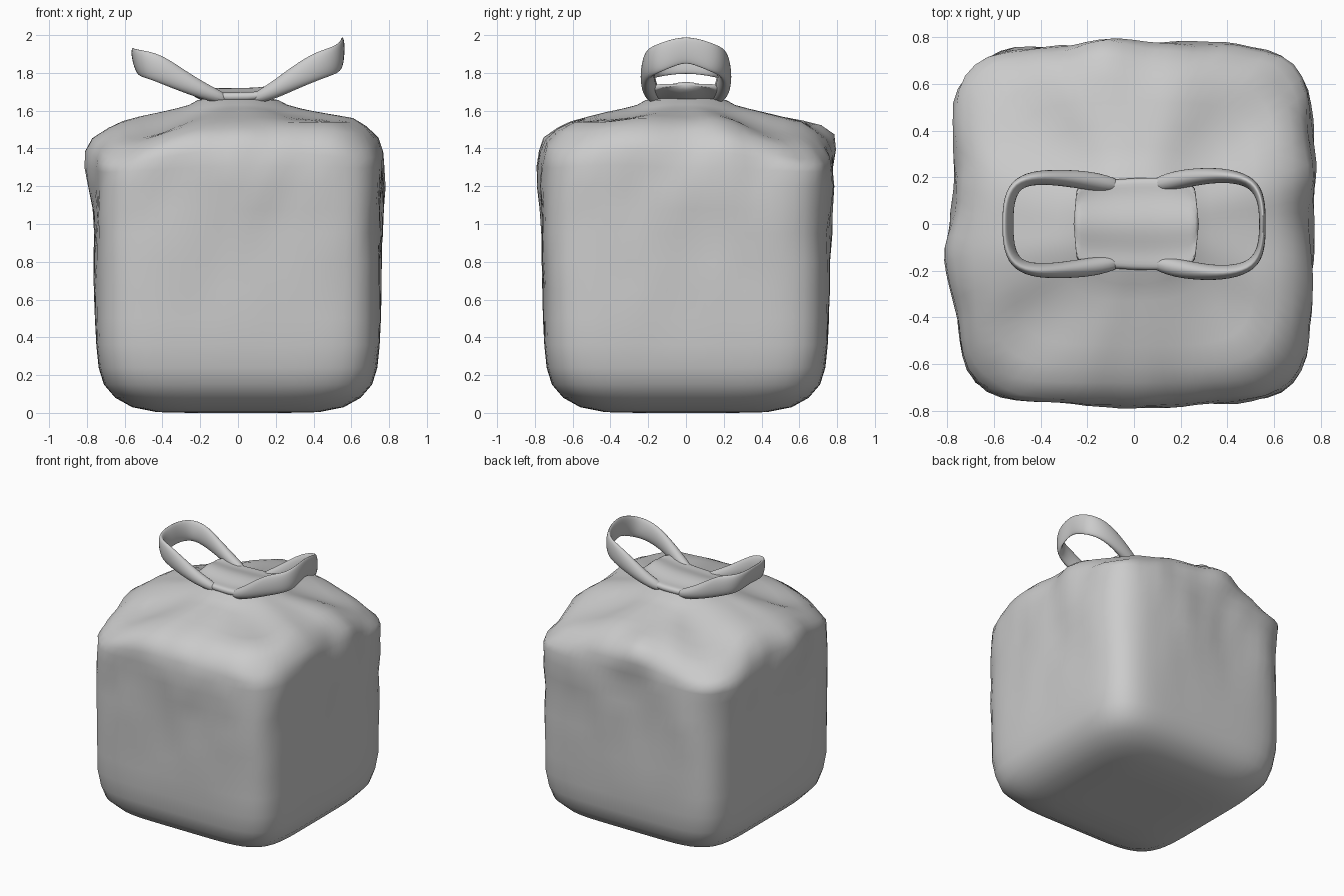
import bpy, bmesh, math
from mathutils import Vector, noise

if "Cube" in bpy.data.objects:
    bpy.data.objects.remove(bpy.data.objects["Cube"])


def loft(name, rings, subsurf=0):
    """Skin a list of equal-length rings and cap both ends."""
    bm = bmesh.new()
    loops = [[bm.verts.new(p) for p in r] for r in rings]
    n = len(loops[0])
    for a, b in zip(loops, loops[1:]):
        for i in range(n):
            j = (i + 1) % n
            bm.faces.new((a[i], a[j], b[j], b[i]))
    bm.faces.new(loops[0][::-1])
    bm.faces.new(loops[-1])
    bmesh.ops.recalc_face_normals(bm, faces=bm.faces)
    me = bpy.data.meshes.new(name)
    bm.to_mesh(me)
    bm.free()
    ob = bpy.data.objects.new(name, me)
    bpy.context.collection.objects.link(ob)
    me.polygons.foreach_set("use_smooth", [True] * len(me.polygons))
    if subsurf:
        m = ob.modifiers.new("smooth", 'SUBSURF')
        m.levels = m.render_levels = subsurf
    return ob


def bump(p, centre, radius):
    return math.exp(-((p - Vector(centre)).length / radius) ** 2)


# Filled bag: rounded-square rings (half width, height, squareness)
profile = [(0.02, 0, 5), (0.25, 0, 5), (0.43, 0.004, 5), (0.56, 0.03, 5), (0.65, 0.08, 5.5),
           (0.71, 0.15, 6), (0.738, 0.24, 6), (0.75, 0.36, 6.5), (0.752, 0.5, 6.5),
           (0.752, 0.65, 6.5), (0.752, 0.8, 6.5), (0.752, 0.95, 6.5), (0.755, 1.08, 6.5),
           (0.757, 1.2, 6.5), (0.755, 1.3, 6.5), (0.75, 1.38, 6.5), (0.725, 1.45, 6),
           (0.68, 1.505, 6), (0.61, 1.545, 5.5), (0.52, 1.572, 5), (0.42, 1.592, 4),
           (0.33, 1.61, 3.2), (0.26, 1.63, 2.6), (0.215, 1.655, 2.3), (0.12, 1.675, 2), (0.01, 1.68, 2)]
SEG = 96
rings = []
for half, z, power in profile:
    ring = []
    for i in range(SEG):
        a = 2 * math.pi * i / SEG
        c, s = math.cos(a), math.sin(a)
        r = half / (abs(c) ** power + abs(s) ** power) ** (1 / power)
        corner = math.sin(2 * a) ** 4
        p = Vector((r * c, r * s, z))
        upper = min(1, max(0, (z - 0.35) / 0.9))
        # walls swell mid-face, with soft wrinkles towards the top
        wob = noise.noise(p * 3.1 + Vector((4, 1, 7))) * 0.035 + noise.noise(p * 7) * 0.012
        swell = upper * (0.018 * (1 - corner) + wob)
        if z < 1.5:
            p += Vector((c, s, 0)) * swell
        # shoulders sag at the corners, except the lump at front right
        if z > 1.25:
            amt = min(1, (z - 1.25) / 0.2) * min(1, max(0, half - 0.22) / 0.3)
            p.z += amt * (-0.10 * corner + wob * 0.6)
            p.z += 0.09 * bump(p, (0.55, -0.5, 1.48), 0.26)
        # creased lips
        p += Vector((0, 0.05, 0.03)) * bump(p, (-0.12, 0.74, 1.47), 0.12)
        p += Vector((-0.04, 0, 0)) * bump(p, (-0.75, -0.1, 1.36), 0.12)
        ring.append(p)
    rings.append(ring)
loft("bag_body", rings)

# Tied neck: a gathered sheet that rises towards each handle
sections = [(-0.26, 0.17, 1.715, 0.018), (-0.2, 0.19, 1.69, 0.03), (-0.1, 0.19, 1.672, 0.04),
            (0, 0.20, 1.675, 0.04), (0.1, 0.20, 1.675, 0.04), (0.2, 0.20, 1.70, 0.03),
            (0.28, 0.18, 1.74, 0.018)]
loft("tied_neck", [[(x, hy * math.cos(t), z + hz * math.sin(t) + 0.008 * math.sin(5 * t))
                    for t in [2 * math.pi * k / 24 for k in range(24)]]
                   for x, hy, z, hz in sections], 1)


# Handle loops: flattened straps swept along a half path mirrored in y
def handle(name, half_path, lean):
    path = half_path + [(x, -y, z, h, t) for x, y, z, h, t in half_path[-2::-1]]
    pts = [Vector(p[:3]) for p in path]
    rings = []
    for i, p in enumerate(pts):
        tan = (pts[min(i + 1, len(pts) - 1)] - pts[max(i - 1, 0)]).normalized()
        up = Vector((lean, 0, 1))
        up = (up - tan * up.dot(tan)).normalized()
        side = tan.cross(up)
        h, t = path[i][3:]
        rings.append([p + up * h * math.cos(q) + side * t * math.sin(q)
                      for q in [2 * math.pi * k / 10 for k in range(10)]])
    loft(name, rings, 2)


handle("left_handle", [(-0.05, -0.16, 1.655, 0.03, 0.03), (-0.18, -0.185, 1.70, 0.045, 0.045),
                       (-0.32, -0.20, 1.77, 0.062, 0.036), (-0.44, -0.20, 1.835, 0.078, 0.032),
                       (-0.515, -0.165, 1.85, 0.078, 0.026), (-0.54, -0.08, 1.86, 0.075, 0.02),
                       (-0.54, 0, 1.865, 0.075, 0.018)], -0.25)
handle("right_handle", [(0.07, -0.16, 1.655, 0.03, 0.03), (0.18, -0.19, 1.70, 0.045, 0.045),
                        (0.32, -0.21, 1.785, 0.065, 0.036), (0.44, -0.205, 1.845, 0.078, 0.03),
                        (0.525, -0.165, 1.87, 0.078, 0.024), (0.55, -0.08, 1.905, 0.075, 0.016),
                        (0.55, 0, 1.925, 0.075, 0.014)], 0.05)
